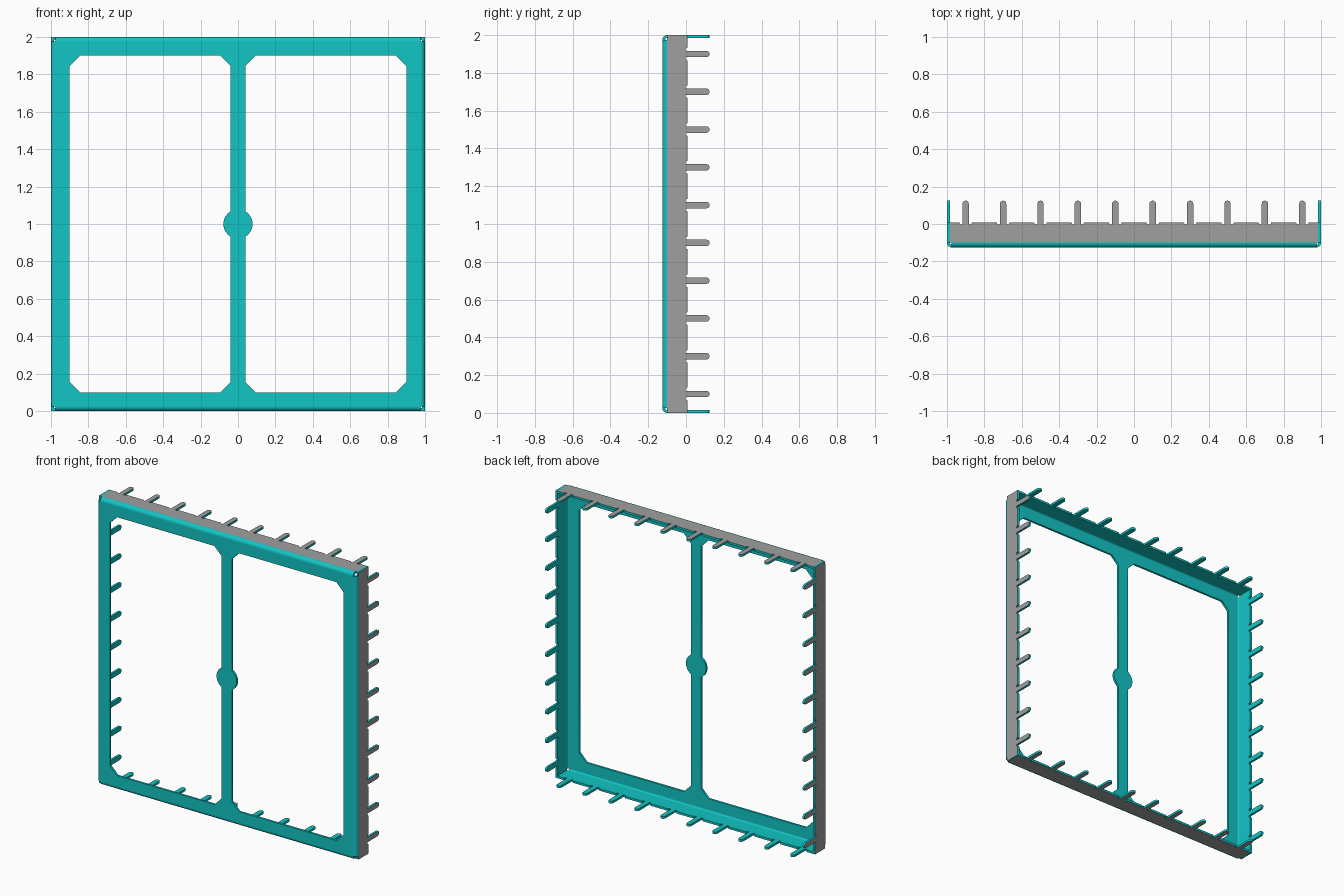
import bpy, bmesh, math
from mathutils import Matrix, Vector

cube = bpy.data.objects.get("Cube")
if cube:
    bpy.data.objects.remove(cube, do_unlink=True)

T = 0.015      # sheet thickness
R = 0.025      # outer bend radius
FRONT = -0.125
BEND_Y = FRONT + R


def material(name, rgb):
    m = bpy.data.materials.new(name)
    m.use_nodes = True
    m.diffuse_color = (*rgb, 1)
    m.node_tree.nodes["Principled BSDF"].inputs["Base Color"].default_value = (*rgb, 1)
    return m


TEAL = material("teal", (0.006, 0.56, 0.56))
GREY = material("grey", (0.35, 0.35, 0.35))


def add_object(name, mesh, mats):
    for m in mats:
        mesh.materials.append(m)
    ob = bpy.data.objects.new(name, mesh)
    bpy.context.collection.objects.link(ob)
    return ob


def prism(name, points, depth, turn, mats):
    """Extrude a closed outline by a vector, then turn it about the frame centre."""
    bm = bmesh.new()
    face = bm.faces.new([bm.verts.new(p) for p in points])
    ext = bmesh.ops.extrude_face_region(bm, geom=[face], use_keep_orig=True)
    bmesh.ops.translate(bm, vec=depth,
                        verts=[v for v in ext["geom"] if isinstance(v, bmesh.types.BMVert)])
    bmesh.ops.recalc_face_normals(bm, faces=bm.faces)
    # Outward-facing sheet surface takes the second material
    if len(mats) > 1:
        for f in bm.faces:
            f.material_index = int(f.normal.z > 0.9)
    bmesh.ops.triangulate(bm, faces=[f for f in bm.faces if len(f.verts) > 4])
    bm.transform(Matrix.Translation((0, 0, 1)) @ Matrix.Rotation(turn, 4, 'Y'))
    mesh = bpy.data.meshes.new(name)
    bm.to_mesh(mesh)
    bm.free()
    return add_object(name, mesh, mats)


def arc(cx, cy, r, a0, a1, n):
    return [(cx + r * math.cos(math.radians(a0 + (a1 - a0) * i / n)),
             cy + r * math.sin(math.radians(a0 + (a1 - a0) * i / n))) for i in range(n + 1)]


# Front plate: outline with two chamfered windows and a round boss on the mullion
def window(side):
    c, outer, inner, r = 0.055, 0.9, 0.04, 0.078
    a = math.degrees(math.asin(math.sqrt(r * r - inner * inner) / r))
    pts = [(inner, 0.1 + c)] + arc(0, 1, r, -a, a, 16)
    pts += [(inner, 1.9 - c), (inner + c, 1.9), (outer - c, 1.9), (outer, 1.9 - c),
            (outer, 0.1 + c), (outer - c, 0.1), (inner + c, 0.1)]
    return [(side * x, z) for x, z in pts]


E = 1 - R
curve = bpy.data.curves.new("plate_outline", 'CURVE')
curve.dimensions = '2D'
curve.fill_mode = 'BOTH'
curve.extrude = T / 2
for pts in ([(-E, R), (E, R), (E, 2 - R), (-E, 2 - R)], window(1), window(-1)):
    sp = curve.splines.new('POLY')
    sp.points.add(len(pts) - 1)
    for p, (x, z) in zip(sp.points, pts):
        p.co = (x, z, 0, 1)
    sp.use_cyclic_u = True
helper = bpy.data.objects.new("plate_helper", curve)
bpy.context.collection.objects.link(helper)
bpy.context.view_layer.update()
plate_mesh = bpy.data.meshes.new_from_object(
    helper.evaluated_get(bpy.context.evaluated_depsgraph_get()))
bpy.data.objects.remove(helper, do_unlink=True)
plate_mesh.transform(Matrix.Translation((0, FRONT + T / 2, 0)) @ Matrix.Rotation(math.pi / 2, 4, 'X'))
plate_mesh.materials.clear()
add_object("front_plate", plate_mesh, [TEAL])


# Flange outline: straight strip with relief notches and round-ended tabs
def flange_outline(half):
    edge, notch, w, tip = 0.008, -0.002, 0.017, 0.125
    pts = [(half, BEND_Y), (half, edge)]
    for i in range(10):
        c = 0.9 - 0.2 * i
        pts += [(c + 0.034, edge), (c + 0.030, notch), (c + w, notch)]
        pts += arc(c, tip - w, w, 0, 180, 8)
        pts += [(c - w, notch), (c - 0.030, notch), (c - 0.034, edge)]
    pts += [(-half, edge), (-half, BEND_Y)]
    return pts


# Four folded sides: a rounded bend and a tabbed flange each
for k, side in enumerate(("top", "left", "bottom", "right")):
    turn = k * math.pi / 2
    half = 1 - T if k % 2 == 0 else 1
    prism(side + "_flange", [(u, y, 1 - T) for u, y in flange_outline(half)],
          Vector((0, 0, T)), turn, [TEAL, GREY])
    section = arc(BEND_Y, E, R, 90, 180, 8) + arc(BEND_Y, E, R - T, 180, 90, 8)
    bend = prism(side + "_bend", [(-E, y, z) for y, z in section],
                 Vector((2 * E, 0, 0)), turn, [TEAL])
    bpy.ops.object.select_all(action='DESELECT')
    bend.select_set(True)
    bpy.context.view_layer.objects.active = bend
    bpy.ops.object.shade_smooth_by_angle(angle=math.radians(30))
